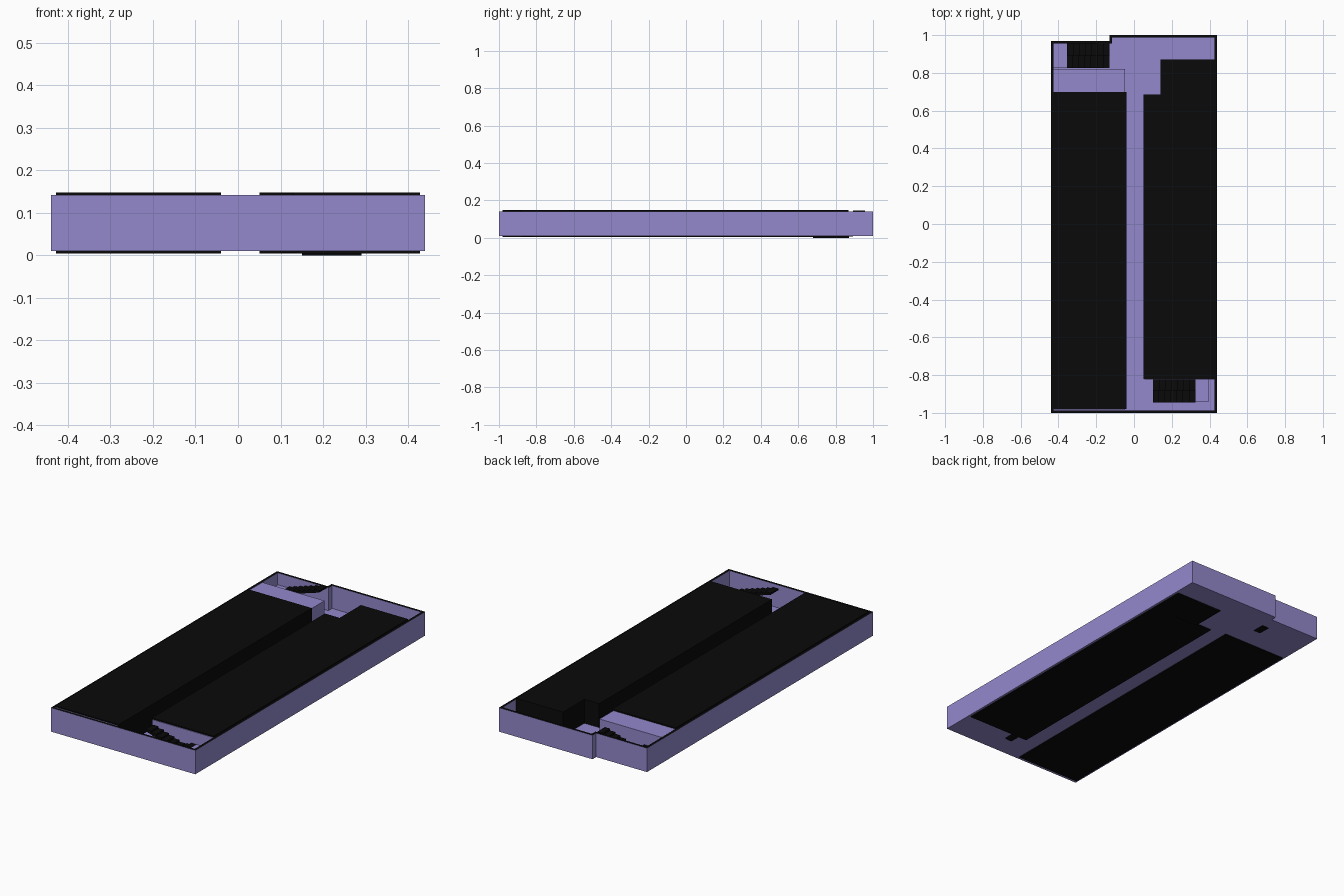
import bpy, bmesh

if "Cube" in bpy.data.objects:
    bpy.data.objects.remove(bpy.data.objects["Cube"])


def material(name, rgb):
    m = bpy.data.materials.new(name)
    m.diffuse_color = (*rgb, 1)
    m.use_nodes = True
    m.node_tree.nodes["Principled BSDF"].inputs["Base Color"].default_value = m.diffuse_color
    return m


PURPLE = material("lilac_wall", (0.29, 0.25, 0.60))
BLACK = material("black_panel", (0.003, 0.003, 0.003))


def finish(name, bm, mats):
    bmesh.ops.recalc_face_normals(bm, faces=bm.faces)
    me = bpy.data.meshes.new(name)
    bm.to_mesh(me)
    bm.free()
    for m in mats:
        me.materials.append(m)
    ob = bpy.data.objects.new(name, me)
    bpy.context.collection.objects.link(ob)
    return ob


def prism(name, outline, z0, z1, mat):
    """Extrude a plan outline from z0 to z1."""
    bm = bmesh.new()
    face = bm.faces.new([bm.verts.new((x, y, z0)) for x, y in outline])
    ext = bmesh.ops.extrude_face_region(bm, geom=[face], use_keep_orig=True)
    up = [v for v in ext["geom"] if isinstance(v, bmesh.types.BMVert)]
    bmesh.ops.translate(bm, verts=up, vec=(0, 0, z1 - z0))
    return finish(name, bm, [mat])


def box(name, x0, x1, y0, y1, z0, z1, mat):
    return prism(name, [(x0, y0), (x1, y0), (x1, y1), (x0, y1)], z0, z1, mat)


# Floor plate with the notched back-left corner
plan = [(-.44, -1), (.44, -1), (.44, 1), (-.13, 1), (-.13, .968), (-.44, .968)]
prism("floor", plan, .01, .016, PURPLE)

# Perimeter wall: ring between outer and inset outline, black rim on top
t = .013
inner = [(-.44 + t, -1 + t), (.44 - t, -1 + t), (.44 - t, 1 - t),
         (-.13 + t, 1 - t), (-.13 + t, .968 - t), (-.44 + t, .968 - t)]
bm = bmesh.new()
rings = [[bm.verts.new((x, y, z)) for x, y in pts]
         for pts, z in ((plan, .01), (plan, .142), (inner, .142), (inner, .01))]
n = len(plan)
for k in range(4):
    a, b = rings[k], rings[(k + 1) % 4]
    for i in range(n):
        j = (i + 1) % n
        f = bm.faces.new((a[i], a[j], b[j], b[i]))
        f.material_index = 1 if k == 1 else 0
finish("perimeter_wall", bm, [PURPLE, BLACK])

# Left block: lilac core that shows at the back end, black cladding over the rest
box("left_core", -.425, -.047, -.985, .82, .012, .141, PURPLE)
box("left_block", -.428, -.04, -.98, .70, .005, .148, BLACK)

# Right block: black L-shaped mass with a thin pad below its back end
prism("right_block", [(.05, -.82), (.428, -.82), (.428, .87), (.14, .87),
                      (.14, .685), (.05, .685)], .005, .148, BLACK)
box("right_core", .055, .425, -.824, .6, .012, .141, PURPLE)
box("underside_pad", .15, .29, .68, .872, 0, .006, BLACK)


def flight(name, x_start, x_end, y0, y1, z_start, rise, steps):
    """Sawtooth stair flight running along x."""
    dx = (x_end - x_start) / steps
    prof = [(x_start, z_start)]
    for i in range(steps):
        z = z_start + (i + 1) * rise
        prof += [(x_start + i * dx, z), (x_start + (i + 1) * dx, z)]
    prof += [(x_end, z_start + (steps - 1) * rise),
             (x_start + dx, z_start)]
    bm = bmesh.new()
    a = [bm.verts.new((x, y0, z)) for x, z in prof]
    b = [bm.verts.new((x, y1, z)) for x, z in prof]
    bm.faces.new(a)
    bm.faces.new(b[::-1])
    for i in range(len(a)):
        j = (i + 1) % len(a)
        bm.faces.new((a[i], b[i], b[j], a[j]))
    finish(name, bm, [BLACK])


# Two switchback stairs, one at each end, related by a half turn
for label, s, ox, oy in (("back", 1, 0, 0), ("front", -1, -.03, .012)):
    X = lambda x: s * x + ox
    Y = lambda y: s * y + oy
    flight(label + "_lower_flight", X(-.13), X(-.355), Y(.825), Y(.892), .006, .01, 7)
    flight(label + "_upper_flight", X(-.355), X(-.13), Y(.892), Y(.958), .076, .01, 7)
    x0, x1 = sorted((X(-.425), X(-.355)))
    y0, y1 = sorted((Y(.825), Y(.955)))
    box(label + "_landing", x0, x1, y0, y1, .066, .076, PURPLE)
